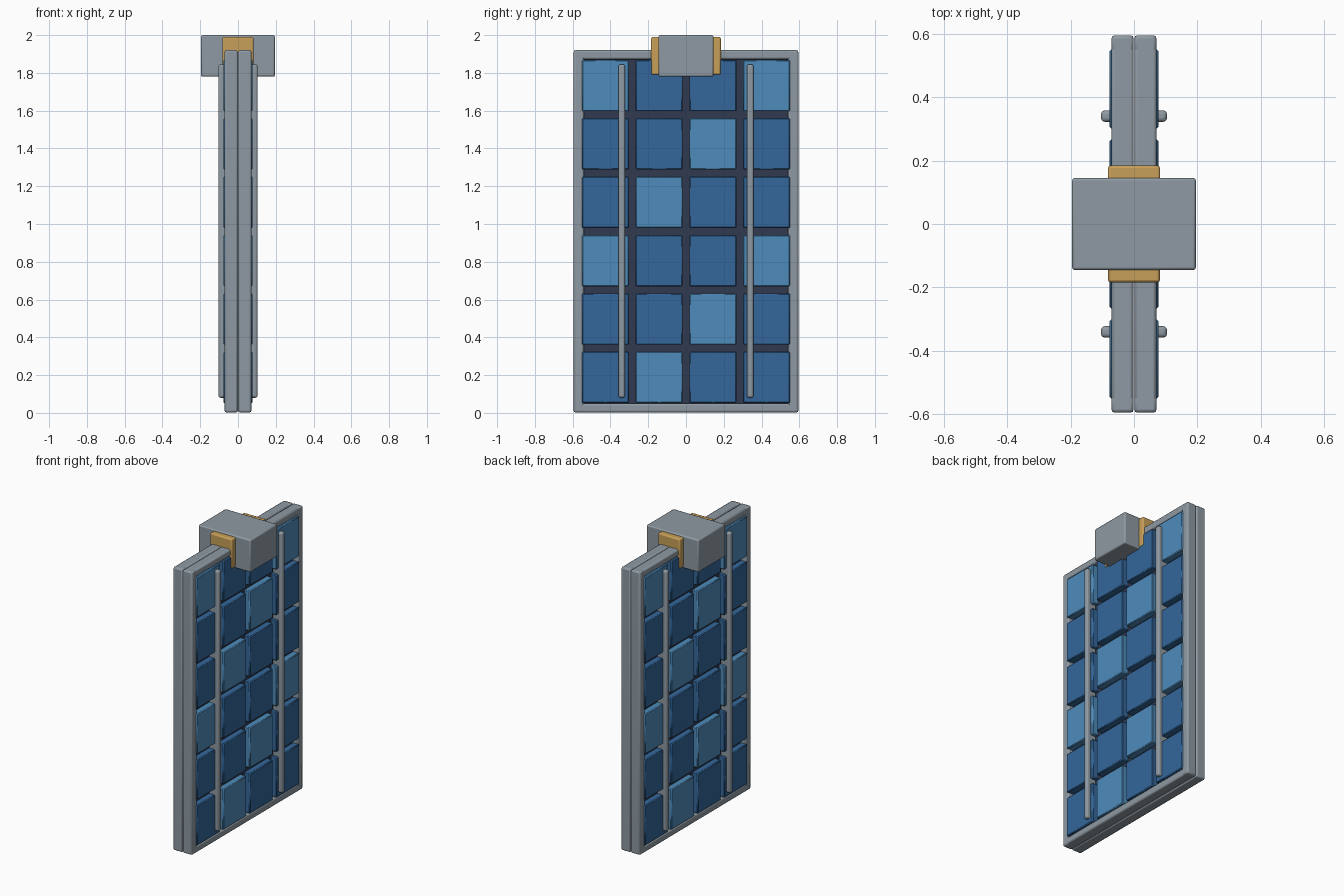
import bpy
from mathutils import Vector

if "Cube" in bpy.data.objects:
    bpy.data.objects.remove(bpy.data.objects["Cube"], do_unlink=True)


def material(name, rgb):
    mat = bpy.data.materials.new(name)
    mat.use_nodes = True
    mat.diffuse_color = (*rgb, 1)
    mat.node_tree.nodes["Principled BSDF"].inputs["Base Color"].default_value = (*rgb, 1)
    return mat


grey = material("grey metal", (0.275, 0.323, 0.366))
blue = material("cell blue", (0.033, 0.136, 0.33))
light_blue = material("cell light blue", (0.077, 0.258, 0.497))
dark = material("dark backing", (0.03, 0.042, 0.08))
gold = material("gold foil", (0.58, 0.352, 0.1))


def box(name, mat, x, y, z, bevel=0.0, segments=2):
    """Bevelled box from (min, max) ranges on each axis."""
    low, high = (Vector(corner) for corner in zip(x, y, z))
    bpy.ops.mesh.primitive_cube_add(size=1, location=(low + high) / 2)
    ob = bpy.context.object
    ob.name = name
    ob.scale = [abs(size) for size in high - low]
    bpy.ops.object.transform_apply(location=False, rotation=False, scale=True)
    ob.data.materials.append(mat)
    if bevel:
        mod = ob.modifiers.new("rounded edges", "BEVEL")
        mod.width = bevel
        mod.segments = segments
        bpy.ops.object.shade_smooth_by_angle()
    return ob


HALF_WIDTH, HEIGHT, DEPTH = 0.595, 1.92, 0.071
RECESS = 0.035
COLS, ROWS = 4, 6
COL_STEP, ROW_STEP = 0.284, 0.309
CELL_W, CELL_H = 0.249, 0.272

# Two folded panels back to back, each a half turn of the other
for side, label in ((1, "left"), (-1, "right")):
    def part(name, mat, x, y, z, bevel=0.0, segments=2):
        return box(f"{label}_{name}", mat, [side * v for v in x],
                   [side * v for v in y], z, bevel, segments)

    # Frame and recessed backing
    for end, tag in ((-1, "front"), (1, "back")):
        part(f"{tag}_stile", grey, (0.001, DEPTH),
             (end * 0.54, end * HALF_WIDTH), (0.002, HEIGHT), 0.01)
    part("bottom_rail", grey, (0.001, DEPTH), (-0.585, 0.585), (0.002, 0.05), 0.01)
    part("top_rail", grey, (0.001, DEPTH), (-0.585, 0.585), (1.872, HEIGHT), 0.01)
    part("backing", dark, (0.002, RECESS), (-0.56, 0.56), (0.03, 1.89))

    # Grid of cells, with a lighter diagonal pattern
    for col in range(COLS):
        for row in range(ROWS):
            y = (col - (COLS - 1) / 2) * COL_STEP
            z = 0.188 + row * ROW_STEP
            part(f"cell_{col}_{row}", light_blue if (col - row) % 3 == 1 else blue,
                 (RECESS - 0.01, 0.077), (y - CELL_W / 2, y + CELL_W / 2),
                 (z - CELL_H / 2, z + CELL_H / 2), 0.005, 1)

    # Upright stiffening rods
    for end, tag in ((-1, "front"), (1, "back")):
        part(f"{tag}_rod", grey, (RECESS - 0.005, 0.104),
             (end * 0.34 - 0.018, end * 0.34 + 0.018), (0.08, 1.845), 0.012, 3)

# Mounting block and foil collar on the top edge
box("mount_block", grey, (-0.195, 0.195), (-0.145, 0.145), (1.78, 2), 0.008)
box("foil_collar", gold, (-0.082, 0.082), (-0.184, 0.184), (1.79, 1.99), 0.008)
